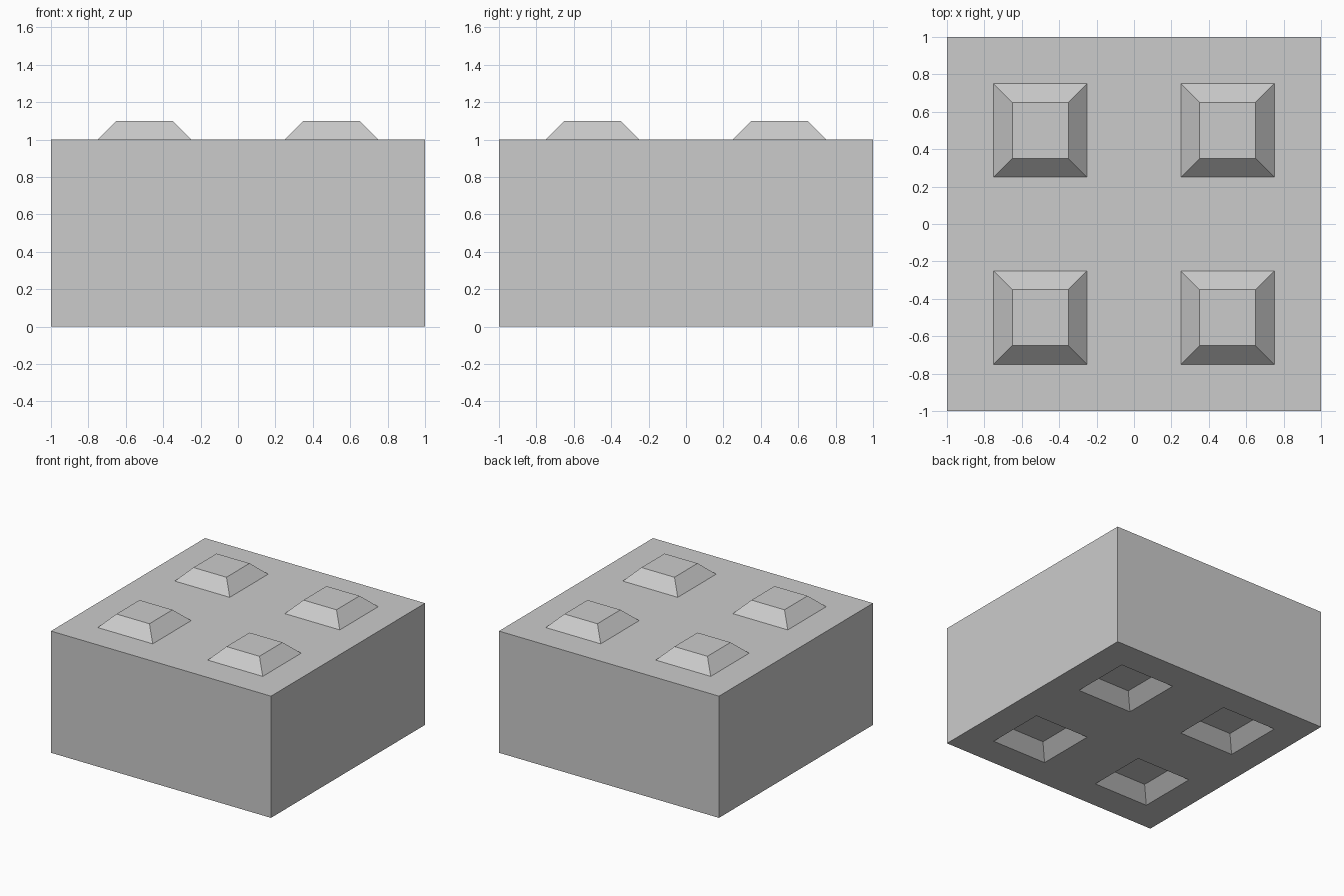
import bpy, bmesh, math
from mathutils import Matrix

if "Cube" in bpy.data.objects:
    bpy.data.objects.remove(bpy.data.objects["Cube"])


def add_object(name, bm):
    mesh = bpy.data.meshes.new(name)
    bm.to_mesh(mesh)
    bm.free()
    obj = bpy.data.objects.new(name, mesh)
    bpy.context.collection.objects.link(obj)
    return obj


def frustum_grid(name, z):
    # four square frusta, 0.5 wide at height z, 0.3 wide at z + 0.1;
    # they run 0.1 past the face with the same slope for a clean boolean
    bm = bmesh.new()
    for x in (-0.5, 0.5):
        for y in (-0.5, 0.5):
            bmesh.ops.create_cone(
                bm, cap_ends=True, segments=4, depth=0.2,
                radius1=0.35 * math.sqrt(2), radius2=0.15 * math.sqrt(2),
                matrix=Matrix.Translation((x, y, z)) @ Matrix.Rotation(math.pi / 4, 4, 'Z'))
    # make sure the sides are square to the axes
    first = bm.faces[:][0]
    edge = first.edges[0]
    d = edge.verts[0].co - edge.verts[1].co
    if min(abs(d.x), abs(d.y)) > 0.15 and abs(d.z) < 1e-5:
        for v in bm.verts:
            cx, cy = math.copysign(0.5, v.co.x), math.copysign(0.5, v.co.y)
            dx, dy = v.co.x - cx, v.co.y - cy
            c = math.sqrt(0.5)
            v.co.x, v.co.y = cx + c * (dx - dy), cy + c * (dx + dy)
    obj = add_object(name, bm)
    obj.hide_render = True
    obj.hide_set(True)
    return obj


# solid block
bm = bmesh.new()
bmesh.ops.create_cube(bm, size=1, matrix=Matrix.Translation((0, 0, 0.5)) @ Matrix.Diagonal((2, 2, 1, 1)))
block = add_object("block", bm)

# raised studs on top, matching sockets underneath
for name, z, operation in (("stud_helper", 1, 'UNION'), ("socket_cutter", 0, 'DIFFERENCE')):
    mod = block.modifiers.new(name, 'BOOLEAN')
    mod.operation = operation
    mod.solver = 'EXACT'
    mod.object = frustum_grid(name, z)
